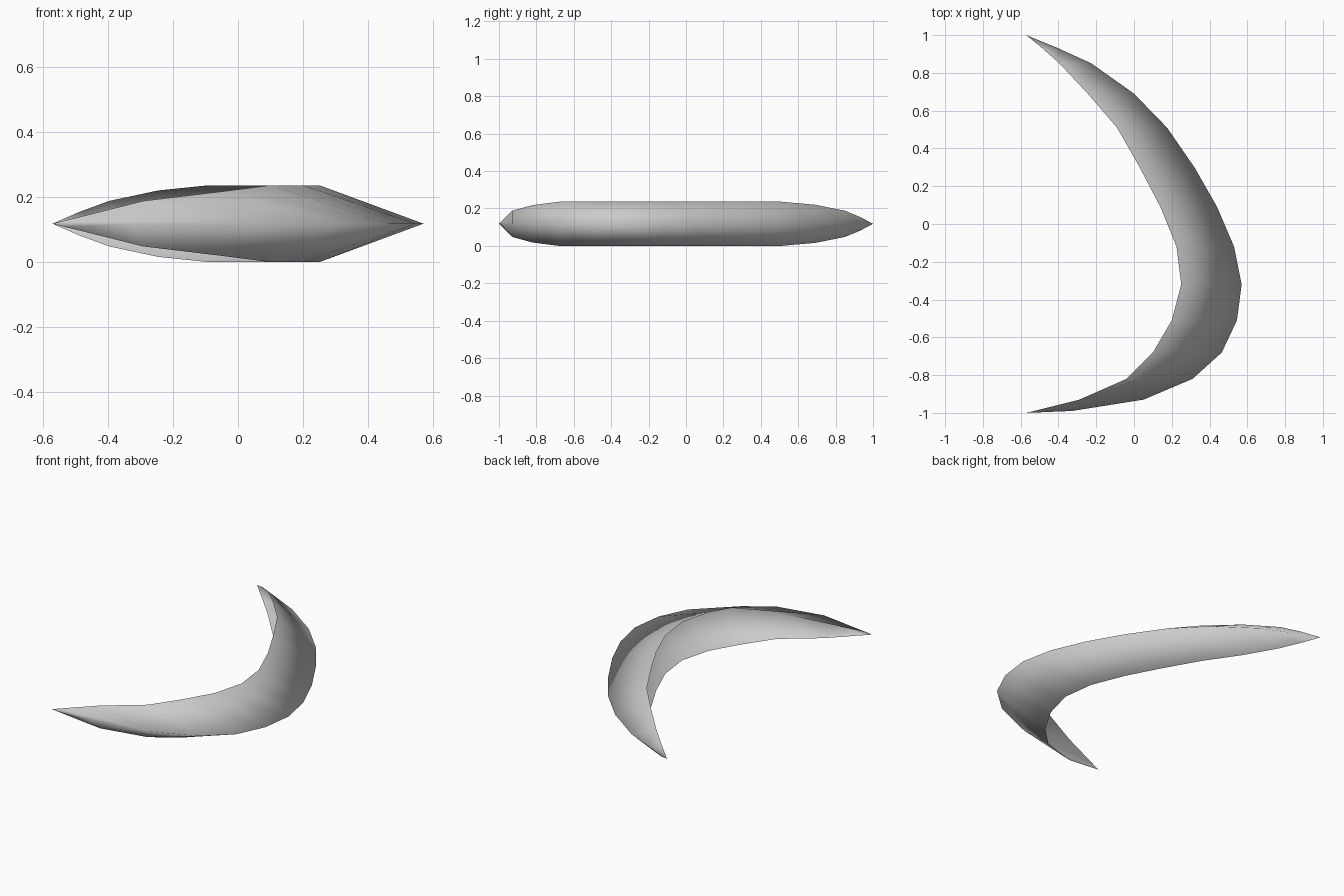
import bpy
import bmesh

cube = bpy.data.objects.get("Cube")
if cube:
    bpy.data.objects.remove(cube, do_unlink=True)

MID = 0.118  # height of the outer ridge

# Cross-sections along y: (y, inner x, outer x, half height)
sections = [
    (-0.99, -0.53, -0.33, 0.01),
    (-0.93, -0.29, 0.05, 0.07),
    (-0.82, -0.04, 0.31, 0.10),
    (-0.68, 0.10, 0.465, MID),
    (-0.51, 0.20, 0.545, MID),
    (-0.32, 0.25, 0.57, MID),
    (-0.12, 0.225, 0.53, MID),
    (0.09, 0.14, 0.44, MID),
    (0.30, 0.03, 0.32, MID),
    (0.51, -0.09, 0.175, MID),
    (0.69, -0.245, 0.0, 0.102),
    (0.85, -0.395, -0.225, 0.07),
    (0.93, -0.485, -0.40, 0.037),
]

# V-shaped ribs, open on the inner side: top edge, outer ridge, bottom edge
bm = bmesh.new()
ribs = []
for y, inner, outer, half in sections:
    points = [(inner, y, MID + half), (outer, y, MID), (inner, y, MID - half)]
    ribs.append([bm.verts.new(p) for p in points])

# Upper and lower skin between neighbouring ribs
for a, b in zip(ribs, ribs[1:]):
    for i in range(2):
        bm.faces.new((a[i], a[i + 1], b[i + 1], b[i]))

# Pointed tips, wound to match the skin
first_tip = bm.verts.new((-0.57, -1, MID))
last_tip = bm.verts.new((-0.57, 1, MID))
for i in range(2):
    bm.faces.new((first_tip, ribs[0][i + 1], ribs[0][i]))
    bm.faces.new((last_tip, ribs[-1][i], ribs[-1][i + 1]))

# Turn the normals to the outer side
bm.normal_update()
if ribs[5][1].normal.x < 0:
    bmesh.ops.reverse_faces(bm, faces=bm.faces)
for face in bm.faces:
    face.smooth = True

mesh = bpy.data.meshes.new("crescent_shell")
bm.to_mesh(mesh)
bm.free()
crescent = bpy.data.objects.new("crescent_shell", mesh)
bpy.context.collection.objects.link(crescent)

# Light grey finish
grey = bpy.data.materials.new("light grey")
grey.use_nodes = True
color = (0.6, 0.6, 0.6, 1)
grey.diffuse_color = color
grey.node_tree.nodes["Principled BSDF"].inputs["Base Color"].default_value = color
mesh.materials.append(grey)
